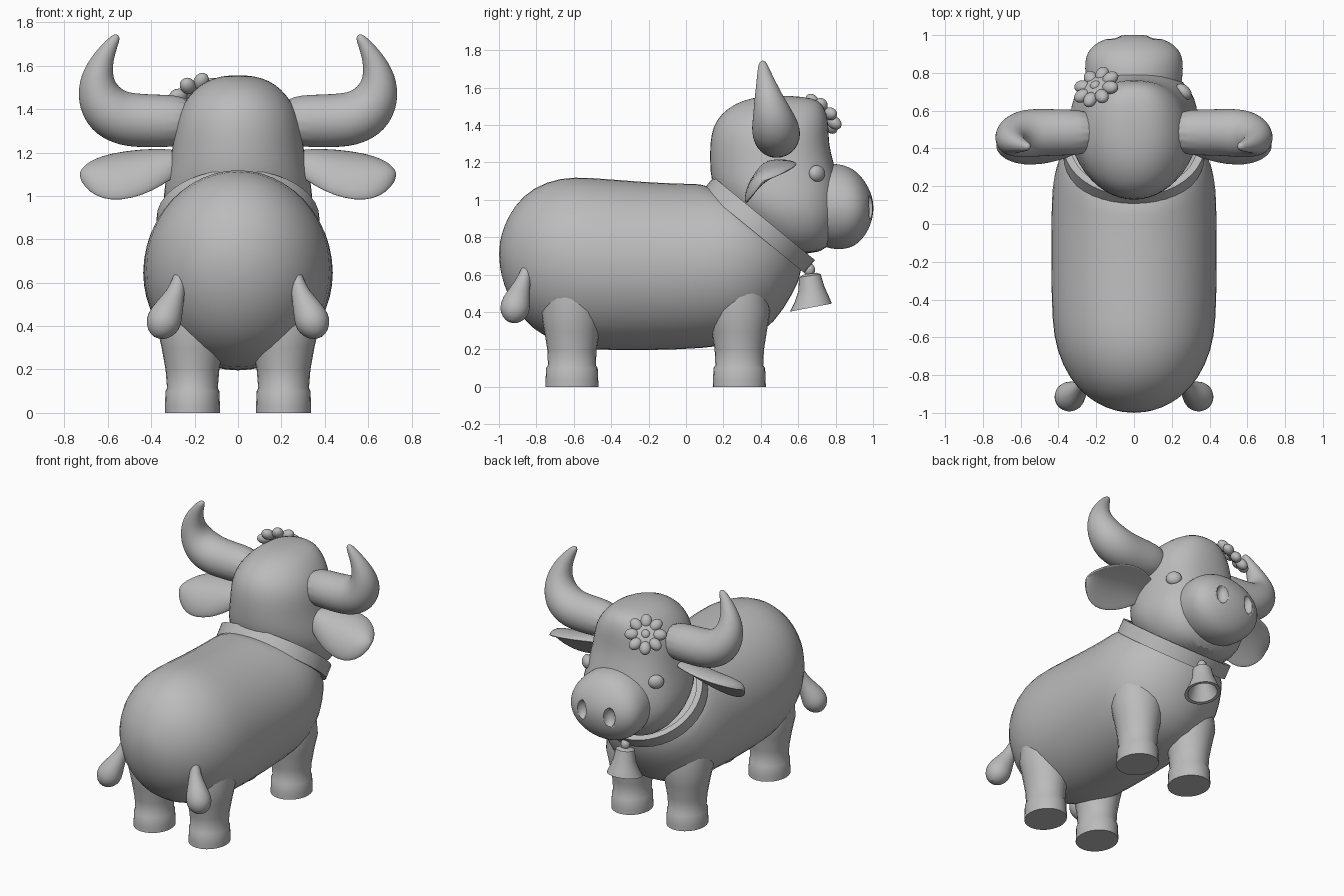
import bpy, bmesh, math
from mathutils import Vector, Matrix

if "Cube" in bpy.data.objects:
    bpy.data.objects.remove(bpy.data.objects["Cube"])

grey = bpy.data.materials.new("plain_grey")
grey.diffuse_color = (0.5, 0.5, 0.5, 1)
grey.use_nodes = True
grey.node_tree.nodes["Principled BSDF"].inputs["Base Color"].default_value = grey.diffuse_color


def finish(name, bm, subsurf=0, mirror=False, angle=40):
    """Turn a bmesh into a smooth object with optional mirror and subdivision."""
    bmesh.ops.recalc_face_normals(bm, faces=bm.faces[:])
    me = bpy.data.meshes.new(name)
    bm.to_mesh(me)
    bm.free()
    ob = bpy.data.objects.new(name, me)
    bpy.context.collection.objects.link(ob)
    me.materials.append(grey)
    bpy.ops.object.select_all(action='DESELECT')
    ob.select_set(True)
    bpy.context.view_layer.objects.active = ob
    bpy.ops.object.shade_smooth_by_angle(angle=math.radians(angle))
    if mirror:
        ob.modifiers.new("mirror", 'MIRROR').use_mirror_merge = False
    if subsurf:
        sub = ob.modifiers.new("subsurf", 'SUBSURF')
        sub.levels = sub.render_levels = subsurf
    return ob


def skin(rings, caps=True, closed=False):
    """Bridge equal-length rings of points."""
    bm = bmesh.new()
    vs = [[bm.verts.new(p) for p in r] for r in rings]
    n = len(vs[0])
    for a, b in zip(vs, vs[1:] + (vs[:1] if closed else [])):
        for i in range(n):
            bm.faces.new((a[i], a[(i + 1) % n], b[(i + 1) % n], b[i]))
    if caps and not closed:
        bm.faces.new(vs[0])
        bm.faces.new(vs[-1])
    return bm


def power(v, e):
    return math.copysign(abs(v) ** (2 / e), v)


def loft(name, sections, x=0, e=2, n=24, **kw):
    """Sections are (y1, z1, y2, z2, half width); e squares off the second side."""
    rings = []
    for y1, z1, y2, z2, rx in sections:
        p, q = Vector((x, y1, z1)), Vector((x, y2, z2))
        ring = []
        for i in range(n):
            t = 2 * math.pi * i / n
            k = e if math.cos(t) > 0 else 2
            ring.append((p + q) / 2 + (q - p) / 2 * power(math.cos(t), k)
                        + Vector((rx * power(math.sin(t), k), 0, 0)))
        rings.append(ring)
    return finish(name, skin(rings), **kw)


def sweep(name, path, n=16, **kw):
    """Path points are (x, y, z, radius)."""
    pts = [Vector(p[:3]) for p in path]
    rings = []
    for i, p in enumerate(pts):
        t = (pts[min(i + 1, len(pts) - 1)] - pts[max(i - 1, 0)]).normalized()
        a = t.cross(Vector((0, 1, 0))).normalized()
        b = t.cross(a)
        rings.append([p + path[i][3] * (a * math.cos(w) + b * math.sin(w))
                      for w in (2 * math.pi * k / n for k in range(n))])
    return finish(name, skin(rings), **kw)


def ball(name, loc, size, rot=None, **kw):
    bm = bmesh.new()
    bmesh.ops.create_uvsphere(bm, u_segments=20, v_segments=12, radius=1)
    m = Matrix.Translation(loc) @ (rot or Matrix()) @ Matrix.Diagonal((*size, 1))
    bmesh.ops.transform(bm, matrix=m, verts=bm.verts[:])
    return finish(name, bm, **kw)


# Body: upright rings at the rump, tilting towards the collar
loft("body", [
    (-1.0, .66, -1.0, .76, .05), (-.975, .54, -.975, .86, .15),
    (-.92, .42, -.92, .97, .25), (-.82, .3, -.82, 1.07, .345),
    (-.67, .22, -.67, 1.125, .415), (-.5, .19, -.52, 1.125, .44),
    (-.2, .19, -.25, 1.1, .442), (.1, .2, -.02, 1.09, .442),
    (.33, .23, .05, 1.09, .438), (.48, .34, .08, 1.085, .42),
    (.57, .49, .11, 1.075, .39), (.64, .63, .14, 1.07, .345),
    (.58, .75, .25, 1.0, .2)], subsurf=1)

# Head: stacked rings, rounded behind and squarer at the face
loft("head", [
    (.5, .7, .72, .71, .15), (.38, .78, .79, .78, .27), (.25, .9, .83, .9, .34),
    (.17, 1.0, .83, 1.0, .35), (.13, 1.1, .82, 1.1, .33), (.125, 1.2, .79, 1.2, .307),
    (.125, 1.3, .765, 1.3, .295), (.14, 1.39, .765, 1.39, .275),
    (.185, 1.46, .755, 1.46, .23), (.26, 1.515, .73, 1.515, .175),
    (.35, 1.545, .68, 1.545, .11), (.45, 1.556, .56, 1.556, .04)], e=2.5, subsurf=1)

# Muzzle with two hollow nostrils
muzzle = loft("muzzle", [
    (.62, .8, .64, 1.17, .23), (.75, .735, .75, 1.2, .257), (.85, .73, .85, 1.19, .265),
    (.92, .76, .92, 1.15, .247), (.97, .825, .97, 1.08, .185),
    (.995, .89, .995, 1.02, .095), (1.002, .94, 1.002, .97, .025)], subsurf=2)
cutter = ball("nostril_cutter", (.105, .99, .96), (.04, .045, .065), mirror=True)
cutter.hide_render = True
cutter.hide_set(True)
cut = muzzle.modifiers.new("nostrils", 'BOOLEAN')
cut.operation, cut.object, cut.solver = 'DIFFERENCE', cutter, 'EXACT'

# Softly raised eyes
ball("eyes", (.262, .70, 1.14), (.035, .05, .045), Matrix.Rotation(math.radians(45), 4, 'Z'),
     mirror=True)

# Horns: straight out, then sweeping up to a tip
sweep("horns", [
    (.18, .485, 1.345, .122), (.4, .485, 1.345, .124), (.52, .485, 1.35, .13),
    (.6, .475, 1.39, .128), (.645, .46, 1.465, .106), (.652, .44, 1.55, .077),
    (.622, .425, 1.635, .05), (.583, .413, 1.7, .031), (.562, .41, 1.73, .021),
    (.555, .41, 1.742, .008)], mirror=True, subsurf=2)

# Ears: cupped leaves, hollow towards the front
across, out = Vector((0, .8, .6)), Vector((0, -.6, .8))
start, end = Vector((.25, .44, 1.17)), Vector((.73, .41, 1.1))
rings = []
for u, w in ((0, .06), (.12, .1), (.3, .15), (.5, .175), (.7, .17), (.85, .13), (.95, .075), (1, .02)):
    ring = []
    for i in range(20):
        t = 2 * math.pi * i / 20
        s, c = math.sin(t), math.cos(t)
        thick = (.045 if s > 0 else .02) * min(1, w / .1)
        ring.append(start.lerp(end, u) + across * w * c + out * (thick * s - .055 * c * c * w / .17))
    rings.append(ring)
finish("ears", skin(rings), mirror=True, subsurf=1)

# Legs with stepped hooves
for name, y in (("front_legs", .285), ("back_legs", -.61)):
    loft(name, [(y - ry, z, y + ry, z, rx) for z, ry, rx in (
        (0, .142, .127), (.03, .141, .127), (.1, .138, .124), (.115, .128, .117),
        (.2, .132, .124), (.3, .148, .142), (.4, .165, .165), (.5, .15, .16))],
        x=.21, mirror=True)

# Pair of drop-shaped tails
sweep("tails", [
    (.24, -.81, .71, .015), (.265, -.845, .65, .026), (.278, -.865, .58, .036),
    (.3, -.885, .52, .054), (.33, -.908, .455, .079), (.347, -.917, .41, .083),
    (.36, -.924, .37, .063), (.366, -.928, .342, .025)], mirror=True, subsurf=1)

# Tilted collar band
centre, down, axis = Vector((0, .39, .865)), Vector((0, .77, -.63)), Vector((0, .63, .77))
rings = []
for i in range(40):
    t = 2 * math.pi * i / 40
    rings.append([centre + down * (.352 - k) * math.cos(t)
                  + Vector(((.375 - k) * math.sin(t), 0, 0)) + axis * h
                  for k, h in ((0, -.045), (0, .045), (.04, .045), (.04, -.045))])
finish("collar", skin(rings, closed=True))

# Hollow bell and its hanger
loft("bell", [
    (.63, .6, .7, .61, .035), (.605, .585, .72, .602, .06), (.6, .51, .74, .535, .072),
    (.582, .455, .762, .488, .092), (.555, .402, .78, .445, .114),
    (.575, .408, .76, .443, .093), (.63, .55, .7, .57, .035)])
ball("bell_hanger", (0, .66, .625), (.03, .03, .035))

# Flower: ring of petals around a small centre
face = Vector((-.4, .65, .65)).to_track_quat('Z', 'Y').to_matrix().to_4x4()
middle = Vector((-.2, .725, 1.46))
for i in range(8):
    t = math.pi * i / 4
    offset = face @ Vector((.088 * math.cos(t), .088 * math.sin(t), 0))
    ball("petal", middle + offset, (.045, .036, .032), face @ Matrix.Rotation(t, 4, 'Z'))
ball("flower_base", middle, (.08, .08, .022), face)
ball("flower_centre", middle + face @ Vector((0, 0, .015)), (.028, .028, .02), face)
